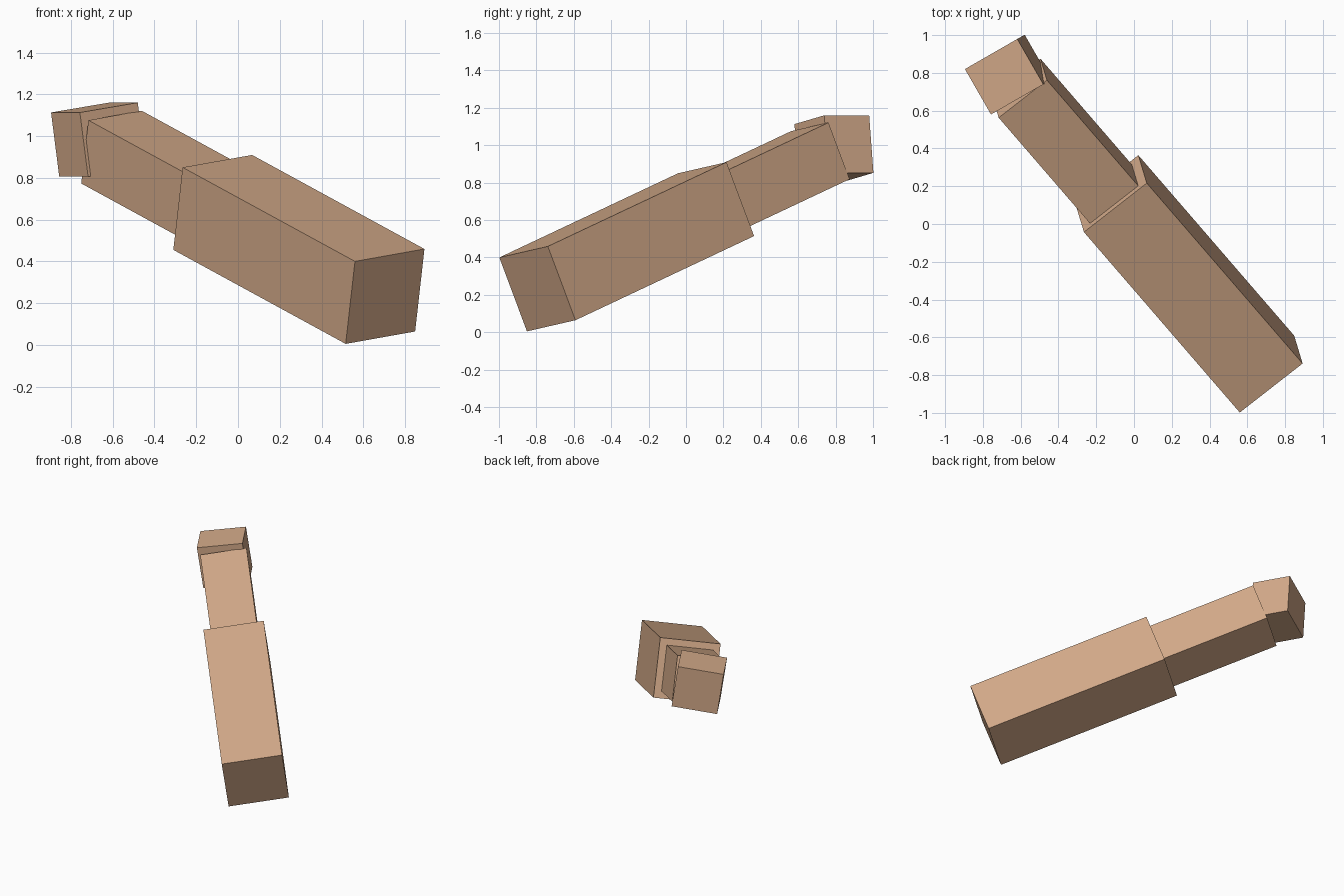
import bpy
from mathutils import Matrix, Vector

if "Cube" in bpy.data.objects:
    bpy.data.objects.remove(bpy.data.objects["Cube"])

skin = bpy.data.materials.new("tan_skin")
skin.diffuse_color = (0.65, 0.40, 0.25, 1)
skin.use_nodes = True
skin.node_tree.nodes["Principled BSDF"].inputs["Base Color"].default_value = skin.diffuse_color


def block(name, corner, along, across, size):
    """Box from its top left corner: length along, width across, then down."""
    a = Vector(along).normalized()
    c = Vector(across)
    c = (c - a * c.dot(a)).normalized()
    d = a.cross(c)
    if d.z > 0:
        d = -d
    centre = Vector(corner) + (a * size[0] + c * size[1] + d * size[2]) / 2
    up = -d
    # keep the axes right-handed so the faces point outward
    side = up.cross(a)
    rot = Matrix((a, side, up)).transposed()
    bpy.ops.mesh.primitive_cube_add(size=1)
    ob = bpy.context.object
    ob.name = name
    ob.matrix_world = Matrix.LocRotScale(centre, rot.to_quaternion(), Vector(size))
    ob.data.materials.append(skin)
    return ob


arm_dir = Vector((-0.825, 0.955, 0.45))
arm_side = (0.333, 0.261, 0.06)

# thick upper arm
block("upper_arm", (0.56, -0.998, 0.40), arm_dir, arm_side, (1.34, 0.426, 0.424))

# thinner forearm, centred on the end of the upper arm
block("forearm", (-0.233, 0.003, 0.812), arm_dir, arm_side, (0.785, 0.327, 0.325))

# hand, bent at the wrist
block("hand", (-0.757, 0.58, 1.113), (-0.138, 0.24, 0.0), (0.278, 0.157, 0.047),
      (0.277, 0.323, 0.311))
